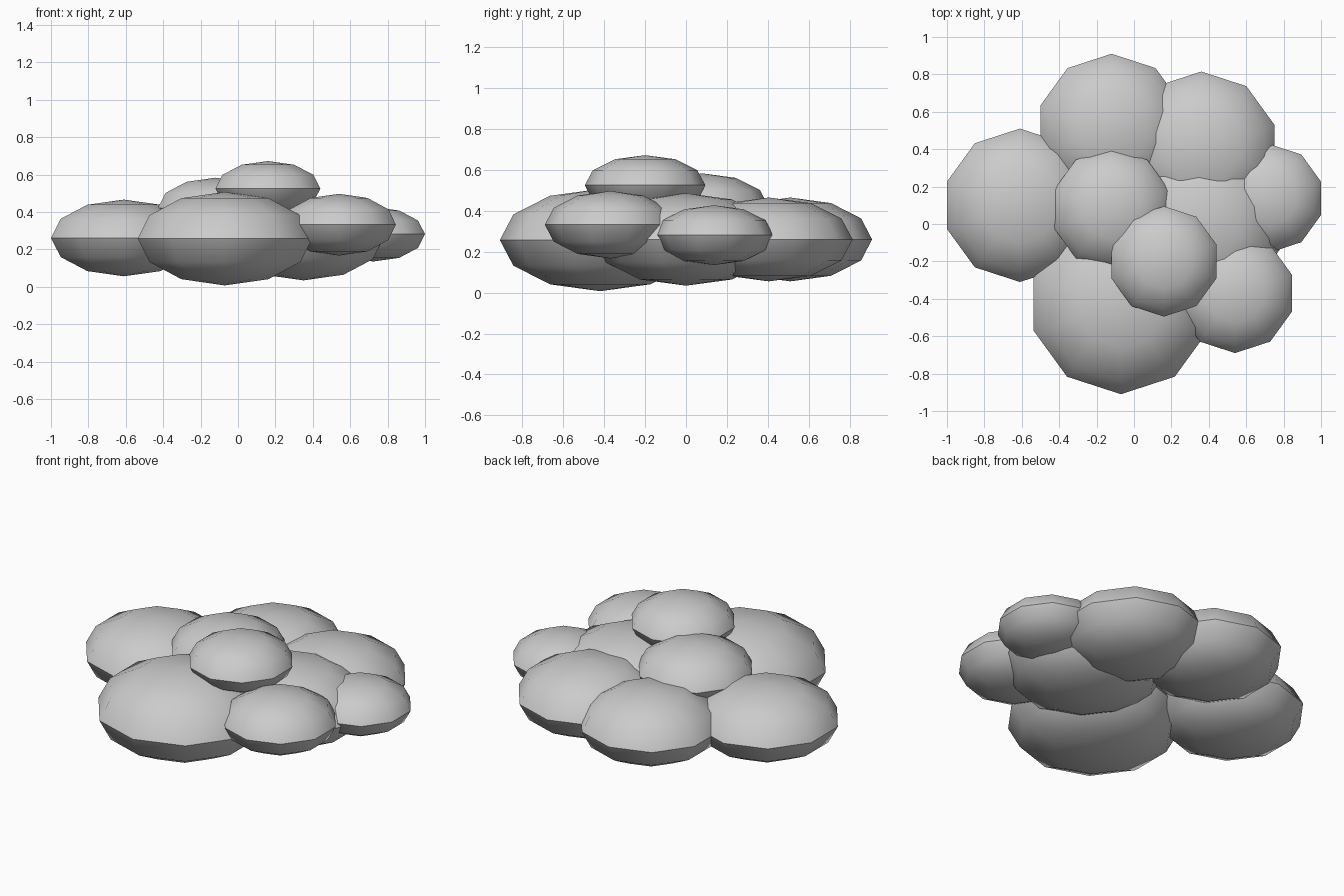
import bpy
import math

if "Cube" in bpy.data.objects:
    bpy.data.objects.remove(bpy.data.objects["Cube"])

# name: centre x, y, z, horizontal radius, half height
PUFFS = {
    "puff_left":        (-0.61, 0.10, 0.261, 0.41, 0.205),
    "puff_front":       (-0.07, -0.42, 0.257, 0.49, 0.25),
    "puff_back":        (-0.12, 0.51, 0.26, 0.40, 0.205),
    "puff_back_right":  (0.36, 0.405, 0.26, 0.41, 0.205),
    "puff_core":        (0.35, 0.00, 0.26, 0.45, 0.226),
    "puff_right":       (0.724, 0.137, 0.281, 0.29, 0.146),
    "puff_front_right": (0.54, -0.37, 0.332, 0.32, 0.165),
    "puff_upper_left":  (-0.12, 0.08, 0.42, 0.325, 0.163),
    "puff_top":         (0.16, -0.20, 0.525, 0.295, 0.147),
}

# flattened low-poly spheres, with a crease left at the equator
for name, (x, y, z, radius, height) in PUFFS.items():
    bpy.ops.mesh.primitive_uv_sphere_add(segments=10, ring_count=6, radius=1, location=(x, y, z))
    puff = bpy.context.object
    puff.name = name
    puff.scale = (radius, radius, height)
    bpy.ops.object.transform_apply(location=False, rotation=False, scale=True)
    bpy.ops.object.shade_smooth_by_angle(angle=math.radians(45))
